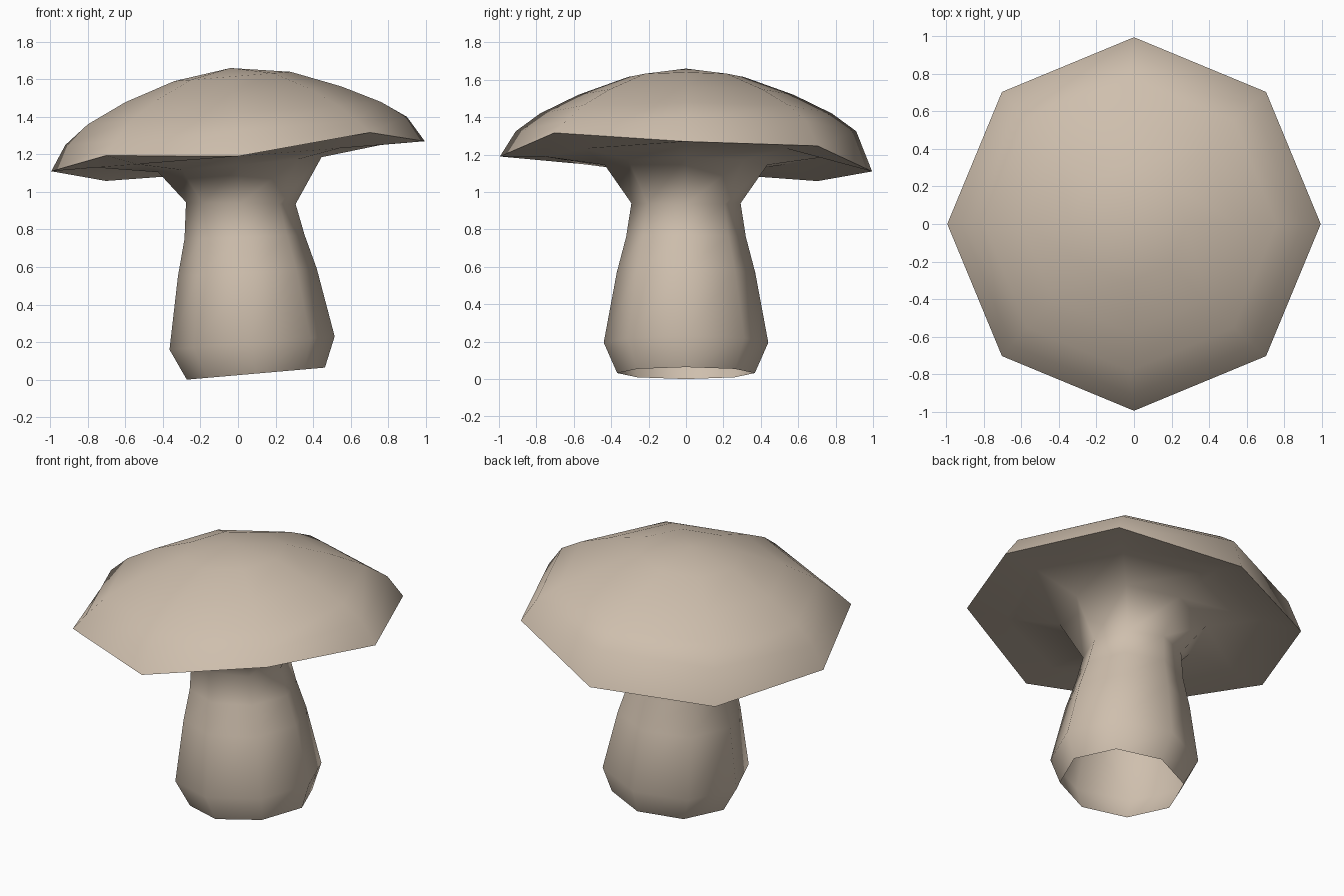
import bpy, bmesh, math

if "Cube" in bpy.data.objects:
    bpy.data.objects.remove(bpy.data.objects["Cube"])

SIDES = 8

# One flat colour for the whole mushroom
tan = bpy.data.materials.new("mushroom_tan")
tan.diffuse_color = (0.62, 0.52, 0.42, 1)
tan.use_nodes = True
tan.node_tree.nodes["Principled BSDF"].inputs["Base Color"].default_value = tan.diffuse_color

# Uneven lift of each rim corner, counter-clockwise from +x
RIM_LIFT = [0, 0, -0.08, -0.075, 0, 0.06, 0, 0.07]


def ring(bm, cx, r, z, tilt, lift=None):
    """Octagonal ring centred on (cx, 0, z), rising by tilt from -x to +x."""
    verts = []
    for i in range(SIDES):
        a = math.tau * i / SIDES
        dz = tilt * math.cos(a) + (lift[i] if lift else 0)
        verts.append(bm.verts.new((cx + r * math.cos(a), r * math.sin(a), z + dz)))
    return verts


def loft(name, rings, apex=None):
    """Skin the rings from bottom to top, optionally closing at an apex."""
    bm = bmesh.new()
    loops = [ring(bm, *r) for r in rings]
    for lo, hi in zip(loops, loops[1:]):
        for i in range(SIDES):
            j = (i + 1) % SIDES
            bm.faces.new((lo[i], lo[j], hi[j], hi[i]))
    if apex:
        top = bm.verts.new(apex)
        for i in range(SIDES):
            bm.faces.new((loops[-1][i], loops[-1][(i + 1) % SIDES], top))
    for f in bm.faces:
        f.smooth = True
    me = bpy.data.meshes.new(name)
    bm.to_mesh(me)
    bm.free()
    me.materials.append(tan)
    ob = bpy.data.objects.new(name, me)
    bpy.context.collection.objects.link(ob)
    return ob


RIM = (0, 0.995, 1.19, 0.08, RIM_LIFT)

# Domed cap, leaning slightly to -x
loft("cap", [
    RIM,
    (-0.01, 0.91, 1.325, 0.075),
    (-0.02, 0.78, 1.42, 0.06),
    (-0.025, 0.575, 1.52, 0.042),
    (-0.03, 0.31, 1.615, 0.025),
], apex=(-0.04, 0, 1.66))

# Open-bottomed stem flaring smoothly into the underside of the cap
loft("stem_and_underside", [
    (0.095, 0.368, 0.032, 0.032),
    (0.075, 0.44, 0.195, 0.035),
    (0.05, 0.37, 0.57, 0.02),
    (0.035, 0.32, 0.76, 0.01),
    (0.015, 0.292, 0.94, -0.005),
    (0.01, 0.435, 1.145, 0.04),
    (0, 0.76, 1.19, 0.06),
    RIM,
])
